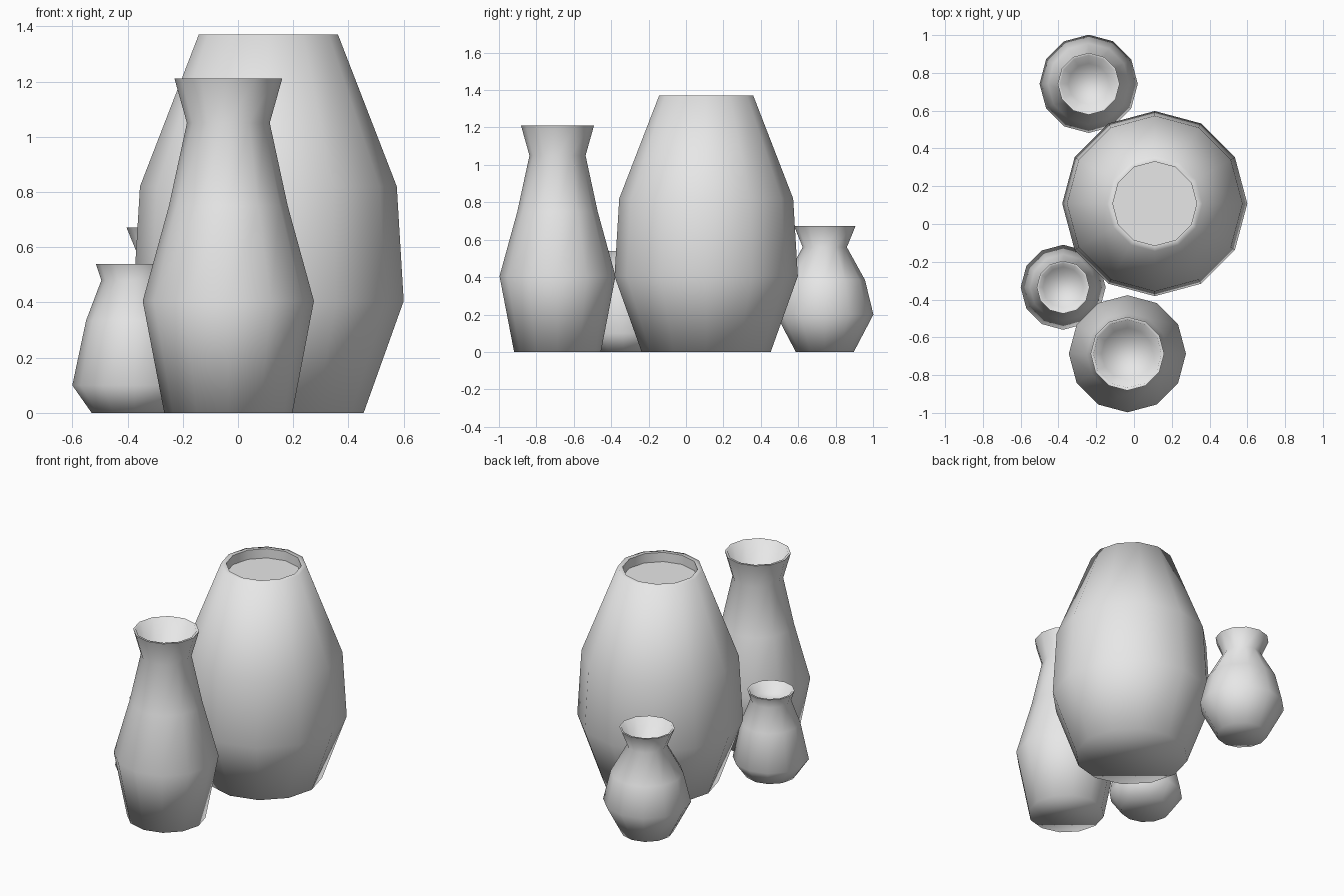
import bpy, bmesh, math

cube = bpy.data.objects.get("Cube")
if cube:
    bpy.data.objects.remove(cube, do_unlink=True)

SIDES = 12

clay = bpy.data.materials.new("pale_grey_clay")
clay.use_nodes = True
clay.diffuse_color = (0.8, 0.8, 0.8, 1)
clay.node_tree.nodes["Principled BSDF"].inputs["Base Color"].default_value = (0.8, 0.8, 0.8, 1)


def vase(name, centre, profile):
    """Lathe a (radius, height) profile, closing both ends with a flat face."""
    bm = bmesh.new()
    rings = []
    for r, z in profile:
        angles = [math.tau * i / SIDES for i in range(SIDES)]
        rings.append([bm.verts.new((r * math.cos(a), r * math.sin(a), z)) for a in angles])
    for low, high in zip(rings, rings[1:]):
        for i in range(SIDES):
            j = (i + 1) % SIDES
            bm.faces.new((low[i], low[j], high[j], high[i]))
    bm.faces.new(rings[0][::-1])
    bm.faces.new(rings[-1])
    mesh = bpy.data.meshes.new(name)
    bm.to_mesh(mesh)
    bm.free()
    mesh.materials.append(clay)
    obj = bpy.data.objects.new(name, mesh)
    obj.location = (*centre, 0)
    bpy.context.collection.objects.link(obj)
    # Soft sides and rim, crisp base and lip
    bpy.ops.object.select_all(action="DESELECT")
    obj.select_set(True)
    bpy.context.view_layer.objects.active = obj
    bpy.ops.object.shade_smooth_by_angle(angle=math.radians(80))
    return obj


# Large urn with a shallow straight-walled mouth
vase("large_urn", (0.11, 0.108),
     [(0.345, 0), (0.49, 0.405), (0.465, 0.82), (0.252, 1.37), (0.222, 1.37), (0.222, 1.31)])

# Flared vases: outer wall, lip, then the funnel inside down to the neck
vase("tall_vase", (-0.035, -0.687),
     [(0.232, 0), (0.31, 0.405), (0.215, 0.75), (0.15, 1.05), (0.195, 1.21),
      (0.18, 1.21), (0.137, 1.05)])
vase("small_front_vase", (-0.375, -0.335),
     [(0.155, 0), (0.225, 0.1), (0.175, 0.335), (0.12, 0.48), (0.14, 0.54),
      (0.128, 0.54), (0.108, 0.48)])
vase("small_back_vase", (-0.24, 0.742),
     [(0.155, 0), (0.26, 0.2), (0.215, 0.385), (0.118, 0.56), (0.164, 0.672),
      (0.152, 0.672), (0.108, 0.56)])
